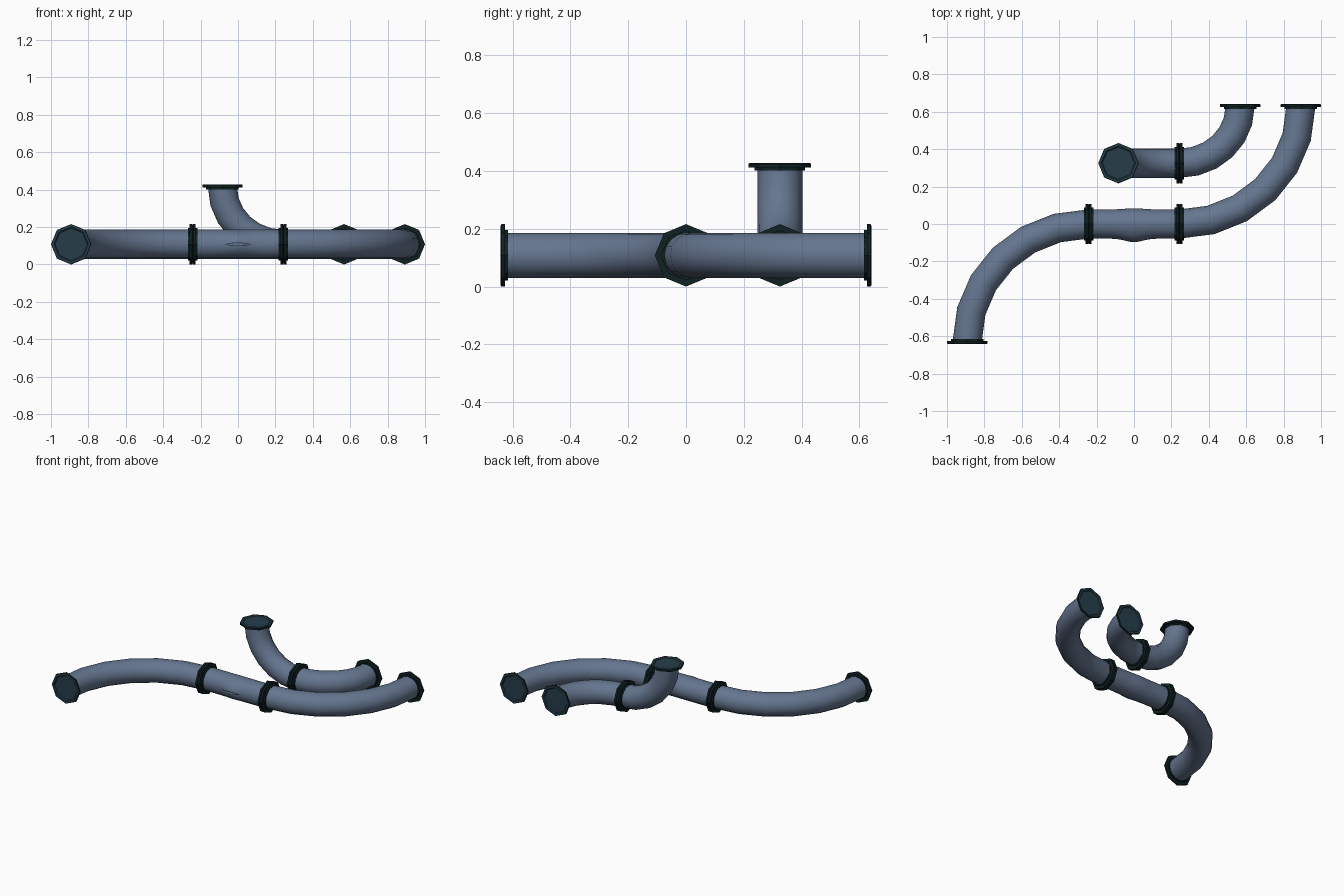
import bpy, bmesh, math
from mathutils import Vector

cube = bpy.data.objects.get("Cube")
if cube:
    bpy.data.objects.remove(cube)

X, Y, Z = Vector((1, 0, 0)), Vector((0, 1, 0)), Vector((0, 0, 1))
R = 0.078        # pipe radius
H = 0.108        # height of the pipe axis
JOINT = 0.242    # distance of the joints from the middle
BACK = 0.325     # depth of the second pipe run
END = 0.642      # open ends in y
TOP = 0.428      # upper end of the riser
THICK = 0.026    # flange thickness


def material(name, color):
    m = bpy.data.materials.new(name)
    m.use_nodes = True
    m.diffuse_color = (*color, 1)
    bsdf = m.node_tree.nodes["Principled BSDF"]
    bsdf.inputs["Base Color"].default_value = (*color, 1)
    bsdf.inputs["Roughness"].default_value = 0.6
    return m


steel = material("blue grey steel", (0.13, 0.18, 0.275))
dark = material("dark flange", (0.005, 0.015, 0.017))
teal = material("teal cap", (0.019, 0.047, 0.068))


def finish(name, bm, mats, smooth=False):
    bmesh.ops.recalc_face_normals(bm, faces=bm.faces)
    mesh = bpy.data.meshes.new(name)
    bm.to_mesh(mesh)
    bm.free()
    for m in mats:
        mesh.materials.append(m)
    mesh.polygons.foreach_set("use_smooth", [smooth] * len(mesh.polygons))
    ob = bpy.data.objects.new(name, mesh)
    bpy.context.collection.objects.link(ob)
    return ob


def bridge(bm, rings):
    """Join successive rings; returns the faces band by band."""
    n = len(rings[0])
    return [[bm.faces.new((a[i], a[(i + 1) % n], b[(i + 1) % n], b[i]))
             for i in range(n)] for a, b in zip(rings, rings[1:])]


def tube(name, path, normal, bulge=None):
    """Sweep a circle along (point, tangent) pairs lying in one plane."""
    bm = bmesh.new()
    rings = []
    for p, t in path:
        side = normal.cross(t.normalized())
        ring = []
        for k in range(16):
            a = math.tau * k / 16
            co = p + R * (math.cos(a) * side + math.sin(a) * normal)
            ring.append(bm.verts.new(bulge(co) if bulge else co))
        rings.append(ring)
    bridge(bm, rings)
    return finish(name, bm, [steel], True)


def elbow(name, centre, u, v, normal):
    """Quarter bend from centre + u to centre + v."""
    path = []
    for k in range(7):
        a = math.pi / 2 * k / 6
        path.append((centre + math.cos(a) * u + math.sin(a) * v,
                     math.cos(a) * v - math.sin(a) * u))
    return tube(name, path, normal)


def flange(name, end, d, capped=True):
    """Octagonal stepped collar whose outer face lies at end, facing d."""
    bm = bmesh.new()
    u = X if abs(d.z) > 0.5 else Z
    w = d.cross(u)
    profile = [(0.07, 0), (0.087, 0), (0.087, 0.01), (0.108, 0.01),
               (0.108, 0.023), (0.103, THICK), (0.092, THICK), (0.086, 0.02)]
    rings = []
    for r, h in profile:
        c = end + d * (h - THICK)
        rings.append([bm.verts.new(c + r * (math.cos(k * math.pi / 4) * u
                                            + math.sin(k * math.pi / 4) * w))
                      for k in range(8)])
    bands = bridge(bm, rings)
    cap = bm.faces.new(rings[-1])
    if capped:
        for f in bands[-1] + bands[-2] + [cap]:
            f.material_index = 1
    finish(name, bm, [dark, teal])


def joint(name, p):
    for label, s in (("left", -1), ("right", 1)):
        flange(f"{name}_collar_{label}", p, X * -s, False)


# Main run: two mirrored bends with a straight pipe between them
bend_x, bend_y, inset = 0.65, END - 0.014, 0.014
for label, s in (("left", 1), ("right", -1)):
    centre = Vector((s * JOINT, s * bend_y, H))
    elbow(f"main_bend_{label}", centre, -s * bend_y * Y, s * bend_x * X, Z)
    flange(f"main_end_flange_{label}",
           Vector((s * (JOINT + bend_x), s * END, H)), s * Y)
    joint(f"main_joint_{label}", Vector((s * JOINT, 0, H)))


# Straight pipe swollen around a split seam
def swell(x):
    return math.exp(-(x / 0.065) ** 2)


def bulge(co):
    n = co.y / R
    push = 0.019 if n < 0 else 0.006
    return co + Y * (n * abs(n) * push * swell(co.x))


straight = [(Vector((JOINT * (k / 10 - 1), 0, H)), X) for k in range(21)]
tube("straight_pipe", straight, Z, bulge)


# Split seam: a lens on the front of the swelling
def lens(name, half, height, lift, mat):
    bm = bmesh.new()
    rows = []
    for k in range(13):
        t = k / 6 - 1
        x, z = t * half, height * (1.02 - t * t)
        y = -R - 0.019 * swell(x) - lift
        rows.append([bm.verts.new((x, y, H + s * z)) for s in (-1, 1)])
    for a, b in zip(rows, rows[1:]):
        bm.faces.new((a[0], b[0], b[1], a[1]))
    finish(name, bm, [mat])


lens("split_seam_edge", 0.07, 0.01, 0.001, dark)
lens("split_seam_inside", 0.062, 0.0065, 0.002, steel)

# Second run: riser bend, joint and horizontal bend
riser_r = 0.325
elbow("riser_bend", Vector((JOINT, BACK, TOP - inset)),
      -riser_r * X, (H - TOP + inset) * Z, Y)
flange("riser_flange", Vector((JOINT - riser_r, BACK, TOP)), Z)
joint("back_joint", Vector((JOINT, BACK, H)))
elbow("back_bend", Vector((JOINT, bend_y, H)),
      (BACK - bend_y) * Y, riser_r * X, Z)
flange("back_end_flange", Vector((JOINT + riser_r, END, H)), Y)
